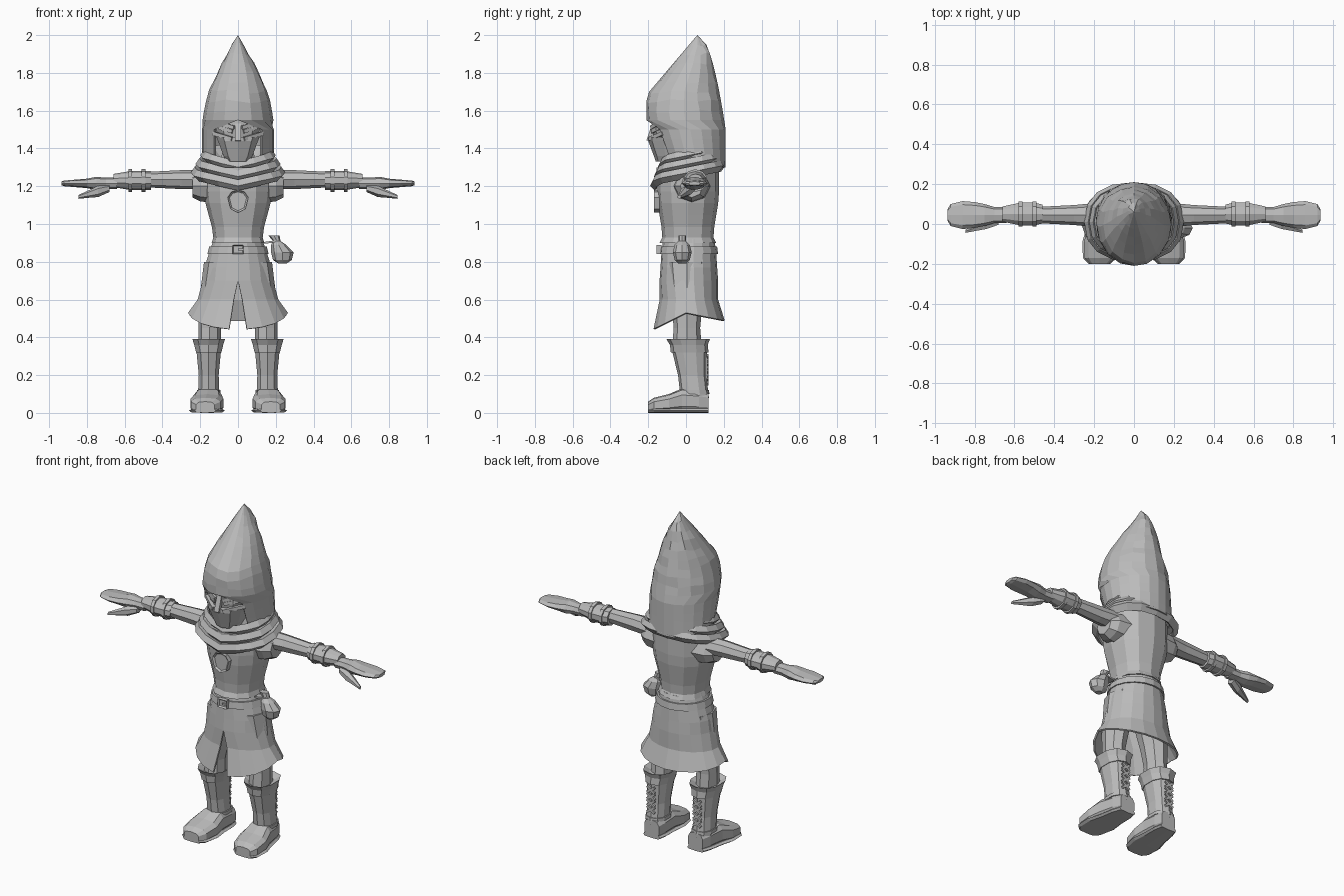
import bpy
import bmesh
import math
import random
from mathutils import Vector, Matrix

random.seed(4)
default_cube = bpy.data.objects.get("Cube")
if default_cube:
    bpy.data.objects.remove(default_cube, do_unlink=True)

# One plain grey for the whole figure
grey_value = (.5, .5, .5, 1)
grey = bpy.data.materials.new("plain grey")
grey.use_nodes = True
grey.diffuse_color = grey_value
grey.node_tree.nodes["Principled BSDF"].inputs["Base Color"].default_value = grey_value


def finish(name, bm, mirror=False, thickness=0):
    """Turn a bmesh into a flat-shaded object, optionally mirrored or thickened."""
    bmesh.ops.recalc_face_normals(bm, faces=bm.faces)
    mesh = bpy.data.meshes.new(name)
    bm.to_mesh(mesh)
    bm.free()
    mesh.materials.append(grey)
    obj = bpy.data.objects.new(name, mesh)
    bpy.context.collection.objects.link(obj)
    if thickness:
        shell = obj.modifiers.new("Shell", 'SOLIDIFY')
        shell.thickness = thickness
        shell.offset = -1
    if mirror:
        obj.modifiers.new("Mirror", 'MIRROR')


def signed_power(value, exponent):
    return math.copysign(abs(value) ** exponent, value)


def place(axis, a, b, along):
    """Put a cross-section point (a, b) at a distance along the chosen axis."""
    if axis == 'x':
        return Vector((along, a, b))
    if axis == 'y':
        return Vector((a, along, b))
    return Vector((a, b, along))


def loft(name, centre, rings, sides=10, axis='z', boxy=1, caps=True,
         slit=None, warp=None, **options):
    """Skin oval rings (distance along axis, radius a, radius b).

    centre is a point or a rule by distance; slit gives half the front gap in degrees.
    """
    bm = bmesh.new()
    rows = []
    for along, radius_a, radius_b in rings:
        a, b = centre(along) if callable(centre) else centre
        gap = math.radians(slit(along)) if slit else 0
        row = []
        for i in range(sides + 1):
            angle = gap + (math.tau - 2 * gap) * i / sides
            point = place(axis,
                          a + radius_a * signed_power(math.sin(angle), boxy),
                          b - radius_b * signed_power(math.cos(angle), boxy),
                          along)
            row.append(bm.verts.new(warp(point) if warp else point))
        rows.append(row)
    for low, high in zip(rows, rows[1:]):
        for i in range(sides):
            bm.faces.new((low[i], low[i + 1], high[i + 1], high[i]))
    if caps:
        for row in (rows[0], rows[-1]):
            bm.faces.new(row[:sides])
    bmesh.ops.remove_doubles(bm, verts=bm.verts, dist=.001)
    finish(name, bm, **options)


def bars(name, pairs, width, depth, **options):
    """Rectangular strips running between pairs of points."""
    bm = bmesh.new()
    for start, end in pairs:
        start, end = Vector(start), Vector(end)
        span = end - start
        turn = span.to_track_quat('Z', 'Y').to_matrix().to_4x4()
        size = Matrix.Diagonal((width, depth, span.length, 1))
        middle = Matrix.Translation((start + end) / 2)
        bmesh.ops.create_cube(bm, size=1, matrix=middle @ turn @ size)
    finish(name, bm, **options)


def framed_plate(name, half_outline, front, back):
    """A symmetric front-facing plate with a raised rim."""
    outline = half_outline + [(-x, z) for x, z in reversed(half_outline) if x > 0]
    bm = bmesh.new()
    base = bm.faces.new([bm.verts.new((x, back, z)) for x, z in outline])
    made = bmesh.ops.extrude_face_region(bm, geom=[base])["geom"]
    for item in made:
        if isinstance(item, bmesh.types.BMVert):
            item.co.y = front
    top = next(item for item in made if isinstance(item, bmesh.types.BMFace))
    bmesh.ops.recalc_face_normals(bm, faces=bm.faces)
    bmesh.ops.inset_region(bm, faces=[top], thickness=.01)
    for vert in top.verts:
        vert.co.y += .01
    finish(name, bm)


def smooth(u):
    u = min(max(u, 0), 1)
    return u * u * (3 - 2 * u)


# Pointed hood: the front slopes from the tip, the back and sides round out
def hood_front(z):
    drop = 2 - z
    return max(.06 - .85 * drop, -.21) + .4 * max(0, drop - .45)


def hood_back(z):
    return .06 + .3 * (min(2 - z, .5) / 2) ** .5


def hood_centre(z):
    return 0, (hood_front(z) + hood_back(z)) / 2


def hood_ring(z):
    width = .19 * math.sin(math.pi * min(2 - z, .5))
    return z, width, (hood_back(z) - hood_front(z)) / 2


def crumple(point):
    on_edge = abs(point.x) < .02 or point.z < 1.6
    shift = 0 if on_edge else random.uniform(-.01, .01)
    return point + Vector((0, shift / 2, shift))


loft("hood", hood_centre, [hood_ring(2 - .05 * i) for i in range(15)], sides=16, caps=False,
     slit=lambda z: 42 if z < 1.53 else 0, warp=crumple, thickness=.015)

# Head with a mask over nose and jaw
loft("head", (0, -.05), [(1.3, .06, .07), (1.4, .09, .11), (1.5, .12, .13), (1.6, .12, .13)], boxy=.8)
loft("face_mask", (0, -.07), [(1.33, .06, .09), (1.36, .08, .1), (1.44, .11, .13), (1.46, .12, .13)],
     boxy=.8)
bars("nose", [((0, -.17, 1.53), (0, -.2, 1.44))], .03, .02)
bars("brows", [((.02, -.18, 1.51), (.12, -.13, 1.54))], .02, .02, mirror=True)
bars("eyes", [((.03, -.18, 1.49), (.1, -.14, 1.51))], .01, .02, mirror=True)
bars("cheek_bands", [((.03, -.19, 1.45), (.13, -.12, 1.48))], .02, .02, mirror=True)


# Cowl of three stacked folds, lower at the front than at the back
def drape(point):
    dip = max(0, .03 - abs(point.x) / 5) if point.y < 0 else 0
    return point + Vector((0, 0, point.y / 5 - dip))


folds = []
for fold in range(3):
    z, radius = 1.24 + fold / 22, .25 - fold / 40
    for lift, inward in ((0, .03), (.03, 0), (.06, .02)):
        folds.append((z + lift, radius - inward, .8 * (radius - inward)))
loft("cowl", (0, .01), folds + [(1.33, .12, .12)], sides=16, boxy=.85, caps=False,
     warp=drape, thickness=.01)
loft("neck", (0, 0), [(1.2, .14, .12), (1.4, .08, .08)])


# Tunic widening from waist to chest, with a short flared hem
def tunic_ring(u):
    swell = smooth(1.5 * u)
    return .92 + .38 * u, .13 + .05 * swell, .135 + .03 * swell


loft("tunic", (0, .01), [tunic_ring(i / 6) for i in range(7)], sides=12, boxy=.9)
loft("tunic_hem", (0, .01), [(.9, .14, .15), (.93, .13, .135)], sides=12, boxy=.9)
framed_plate("chest_shield", [(0, 1.18), (.035, 1.17), (.055, 1.14), (.04, 1.08), (0, 1.06)], -.17, -.14)


# Skirt with a front slit and an uneven hem
def hem(point):
    if point.z < .55:
        point.z += point.y / 2 if point.y < 0 else -point.y / 5
    return point


loft("skirt", (0, .015), [(.92, .13, .135), (.85, .155, .145), (.77, .18, .15), (.7, .19, .155),
                          (.6, .215, .155), (.53, .265, .19)],
     sides=18, caps=False, slit=lambda z: 60 * max(0, .7 - z), warp=hem, thickness=.01)
loft("belt", (0, .015), [(.84, .165, .155), (.88, .155, .15)], sides=18)
framed_plate("buckle", [(.03, .89), (.03, .84)], -.155, -.13)
bars("buckle_tongue", [((0, -.15, .865), (.03, -.15, .865))], .01, .01)

# Belt pouch leaning in to a tied neck
loft("pouch", lambda z: (.235 - max(0, z - .85) / 2, -.02),
     [(.79, .02, .02), (.81, .05, .04), (.85, .06, .05), (.89, .04, .04), (.91, .02, .02), (.94, .03, .02)],
     sides=8)
bars("pouch_tie", [((.14, -.02, .9), (.21, -.02, .91))], .04, .01)

# Sleeves, arms and bracers with raised bands
loft("sleeves", (.03, 1.2), [(.12, .1, .09), (.2, .09, .08), (.24, .06, .06)],
     sides=8, axis='x', mirror=True)
loft("arms", (.045, 1.235), [(.2, .06, .05), (.3, .05, .05), (.5, .04, .04)],
     sides=8, axis='x', mirror=True)
loft("bracers", (.05, 1.23), [(.46, .05, .05), (.5, .06, .05), (.57, .06, .05), (.66, .04, .035)],
     axis='x', mirror=True)
for place_name, x in (("upper", .49), ("lower", .56)):
    loft(place_name + "_bracer_bands", (.05, 1.23), [(x, .065, .06), (x + .02, .065, .06)],
         axis='x', mirror=True)

# Flat mitten hands with a drooping thumb
loft("hands", (.045, 1.215), [(.64, .04, .03), (.7, .04, .03), (.75, .055, .035), (.8, .065, .025),
                              (.86, .07, .02), (.92, .055, .015), (.935, .03, .01)],
     sides=8, axis='x', boxy=.85, mirror=True)
loft("thumbs", lambda x: (.26 - .35 * x, 1.38 - .28 * x),
     [(.68, .03, .02), (.74, .03, .03), (.79, .02, .02), (.845, .01, .01)],
     sides=6, axis='x', mirror=True)

# Trousers
loft("trouser_legs", lambda z: (.15 - max(0, z - .5) / 5, .005),
     [(.33, .06, .08), (.45, .06, .07), (.55, .07, .08), (.8, .09, .11)], sides=8, mirror=True)


# Boots: leaning shaft, flared cuff, ankle strap, foot and sole
def shin(z):
    return .155, .055 - z / 9


loft("boot_shafts", shin, [(.08, .06, .075), (.2, .055, .075), (.35, .07, .095)], boxy=.85, mirror=True)
loft("boot_cuffs", shin, [(.32, .07, .1), (.36, .08, .1), (.39, .09, .115), (.37, .06, .075)],
     boxy=.85, mirror=True)
loft("ankle_straps", shin, [(.1, .065, .08), (.12, .065, .08)], boxy=.85, mirror=True)
foot = [(-.2, .05, .03), (-.17, .08, .04), (-.09, .09, .05), (-.02, .075, .065),
        (.07, .065, .06), (.12, .05, .055)]
foot_height = {y: height for y, width, height in foot}
loft("feet", lambda y: (.157 - y / 12, foot_height[y]), foot, axis='y', boxy=.65, mirror=True)
loft("soles", lambda y: (.157 - y / 12, .012), [(y, width + .005, .012) for y, width, height in foot],
     sides=8, axis='y', boxy=.5, mirror=True)

# Crossed laces up the back of each boot
laces = []
for step in range(4):
    z = .15 + step / 25
    for reach in (-.025, .025):
        laces.append(((.155 - reach, .115, z), (.155 + reach, .115, z + .035)))
bars("boot_laces", laces, .01, .015, mirror=True)
